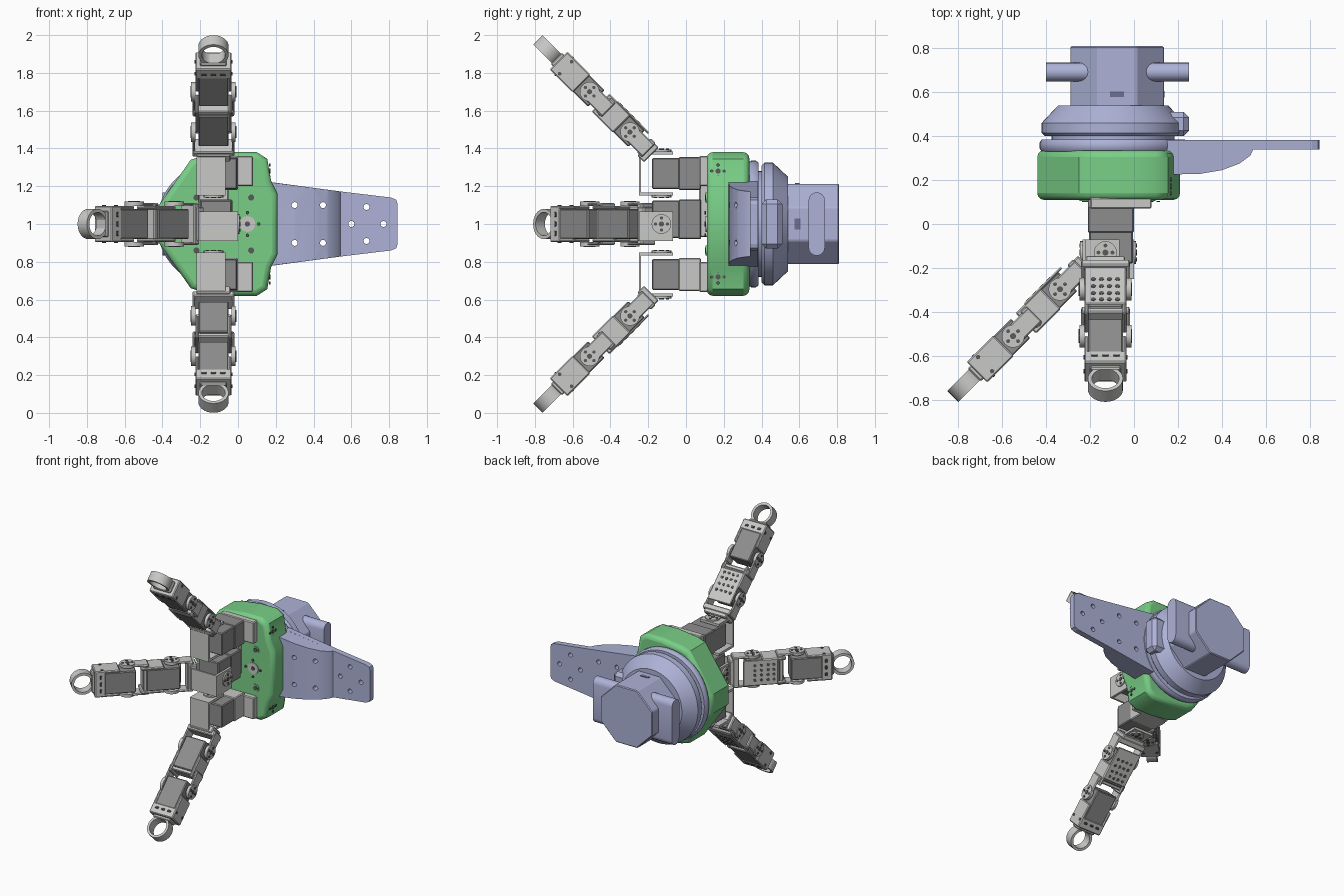
import bpy, bmesh, math
from mathutils import Matrix, Vector

old = bpy.data.objects.get("Cube")
if old:
    bpy.data.objects.remove(old, do_unlink=True)


def material(name, rgb):
    m = bpy.data.materials.new(name)
    m.use_nodes = True
    m.diffuse_color = (*rgb, 1)
    m.node_tree.nodes["Principled BSDF"].inputs["Base Color"].default_value = (*rgb, 1)
    return m


LIGHT = material("light grey", (0.58, 0.58, 0.57))
DARK = material("servo grey", (0.27, 0.27, 0.27))
BOLT = material("bolt grey", (0.1, 0.1, 0.1))
GREEN = material("palm green", (0.19, 0.62, 0.24))
BLUE = material("lavender", (0.42, 0.45, 0.68))
SLOT = material("dark lavender", (0.15, 0.16, 0.27))
WORLD = Matrix.Identity(4)


def finish(name, bm, mat, frame=WORLD, bevel=0, segments=1, limit=40, smooth=False):
    bm.transform(frame)
    bmesh.ops.recalc_face_normals(bm, faces=bm.faces)
    me = bpy.data.meshes.new(name)
    bm.to_mesh(me)
    bm.free()
    ob = bpy.data.objects.new(name, me)
    bpy.context.collection.objects.link(ob)
    me.materials.append(mat)
    if bevel:
        mod = ob.modifiers.new("rounded edges", "BEVEL")
        mod.width, mod.segments = bevel, segments
        mod.limit_method, mod.angle_limit = "ANGLE", math.radians(limit)
    if smooth:
        bpy.ops.object.select_all(action="DESELECT")
        ob.select_set(True)
        bpy.context.view_layer.objects.active = ob
        bpy.ops.object.shade_smooth_by_angle(angle=math.radians(35))
    return ob


def add_box(bm, x, y, z):
    lo, hi = Vector((x[0], y[0], z[0])), Vector((x[1], y[1], z[1]))
    bmesh.ops.create_cube(bm, size=1, matrix=Matrix.Translation((lo + hi) / 2)
                          @ Matrix.Diagonal((*(hi - lo), 1)))


def box(name, x, y, z, mat, frame=WORLD, bevel=0.006):
    bm = bmesh.new()
    add_box(bm, x, y, z)
    return finish(name, bm, mat, frame, bevel)


def add_cyl(bm, centre, r, depth, axis, sides=20):
    turn = [Matrix.Rotation(math.pi / 2, 4, "Y"), Matrix.Rotation(math.pi / 2, 4, "X"), WORLD][axis]
    bmesh.ops.create_cone(bm, cap_ends=True, segments=sides, radius1=r, radius2=r,
                          depth=depth, matrix=Matrix.Translation(centre) @ turn)


def cyl(name, centre, r, depth, axis, mat, frame=WORLD, sides=20):
    bm = bmesh.new()
    add_cyl(bm, centre, r, depth, axis, sides)
    return finish(name, bm, mat, frame, smooth=True)


def prism(name, points, place, push, mat, **kw):
    """Extrude a flat outline; place maps its 2D points into space."""
    bm = bmesh.new()
    face = bm.faces.new([bm.verts.new(place(*p)) for p in points])
    ext = bmesh.ops.extrude_face_region(bm, geom=[face])["geom"]
    bmesh.ops.translate(bm, vec=push, verts=[v for v in ext if isinstance(v, bmesh.types.BMVert)])
    return finish(name, bm, mat, **kw)


def bolts(name, centre, axis, frame, ring=0.032):
    """Four bolt heads around a middle one."""
    bm = bmesh.new()
    add_cyl(bm, centre, 0.014, 0.006, axis, 10)
    for i in range(4):
        off = [math.cos(i * math.pi / 2) * ring, math.sin(i * math.pi / 2) * ring]
        off.insert(axis, 0)
        add_cyl(bm, Vector(centre) + Vector(off), 0.009, 0.006, axis, 10)
    finish(name, bm, BOLT, frame)


# Palm body
half = [(0.1, 0.38), (0.155, 0.345), (0.175, 0.23), (0.21, 0.16)]
left = [(-0.44, 0.07), (-0.25, 0.34), (-0.19, 0.36), (-0.03, 0.38)]
upper = left + half
outline = upper + [(x, -z) for x, z in reversed(upper)]
prism("palm", outline, lambda a, b: (a, 0.11, 1 + b), (0, 0.225, 0), GREEN,
      bevel=0.03, segments=3, limit=60, smooth=True)
for sx in (-0.22, 0.07):
    for sz in (-0.14, 0.14):
        cyl("palm_boss", (sx, 0.108, 1 + sz), 0.027, 0.008, 1, GREEN)
        cyl("palm_bolt", (sx, 0.103, 1 + sz), 0.016, 0.006, 1, BOLT)
cyl("palm_hub", (0.05, 0.107, 1), 0.042, 0.008, 1, LIGHT)
bolts("palm_hub_bolts", (0.05, 0.102, 1), 1, WORLD, 0.06)
for s in (-1, 1):
    bolts("palm_side_bolts", (0.168, 0.17, 1 + s * 0.28), 0, WORLD)

# Wrist rings, turned around the wrist axis
profile = [(0, 0.33), (0.325, 0.33), (0.335, 0.345), (0.335, 0.37), (0.325, 0.385), (0.28, 0.385),
           (0.28, 0.4), (0.31, 0.4), (0.325, 0.415), (0.325, 0.46), (0.25, 0.54), (0, 0.54)]
bm = bmesh.new()
vs = [bm.verts.new((r, y, 0)) for r, y in profile]
es = [bm.edges.new(pair) for pair in zip(vs, vs[1:])]
bmesh.ops.spin(bm, geom=vs + es, cent=(0, 0, 0), axis=(0, 1, 0), angle=math.tau, steps=56)
bmesh.ops.remove_doubles(bm, verts=bm.verts, dist=0.0005)
finish("wrist_rings", bm, BLUE, Matrix.Translation((-0.095, 0, 1)), smooth=True)
box("wrist_latch", (0.1, 0.25), (0.4, 0.51), (0.87, 1.13), BLUE, bevel=0.025)

# Octagonal mount with its handle bar
octagon = [(0.23 * math.cos((i + 0.5) * math.pi / 4), 0.23 * math.sin((i + 0.5) * math.pi / 4))
           for i in range(8)]
prism("mount", octagon, lambda a, b: (a - 0.077, 0.53, 1 + b), (0, 0.28, 0), BLUE, bevel=0.006)
stadium = []
for i in range(18):
    a = math.pi * (i if i < 9 else i - 1) / 8
    stadium.append((0.043 * math.cos(a), 0.043 * math.sin(a) + (0.125 if i < 9 else -0.125)))
prism("handle_bar", stadium, lambda a, b: (-0.4, 0.692 + a, 1 + b), (0.65, 0, 0), BLUE, smooth=True)
box("mount_top_slot", (-0.11, -0.045), (0.578, 0.602), (1.209, 1.216), SLOT, bevel=0)
box("mount_side_slot", (0.132, 0.139), (0.575, 0.605), (0.97, 1.03), SLOT, bevel=0)

# Side plate and its thick rounded root
plate = [(0.15, 0.225), (0.545, 0.172), (0.81, 0.14), (0.838, 0.128), (0.845, 0.105)]
plate += [(x, -z) for x, z in reversed(plate)]
side = prism("side_plate", plate, lambda a, b: (a, 0.34, 1 + b), (0, 0.042, 0), BLUE)
root = [(0.15, 0.225), (0.3, 0.228), (0.4, 0.245), (0.48, 0.275), (0.53, 0.312), (0.545, 0.345), (0.15, 0.345)]
bm = bmesh.new()
ends = [[bm.verts.new((x, y, 1 + s * (0.244 - 0.132 * x))) for x, y in root] for s in (-1, 1)]
for ring in ends:
    bm.faces.new(ring)
for i in range(len(root)):
    j = (i + 1) % len(root)
    bm.faces.new((ends[0][i], ends[0][j], ends[1][j], ends[1][i]))
root_ob = finish("side_plate_root", bm, BLUE, smooth=True)
bm = bmesh.new()
for x, z in [(0.3, 0.1), (0.45, 0.1), (0.68, 0.09), (0.3, -0.1), (0.45, -0.1), (0.68, -0.09),
             (0.6, 0), (0.77, 0)]:
    add_cyl(bm, (x, 0.3, 1 + z), 0.016, 0.4, 1, 14)
cutter = finish("hole_cutter", bm, BLUE)
cutter.hide_render = True
cutter.hide_viewport = True
for ob in (side, root_ob):
    mod = ob.modifiers.new("holes", "BOOLEAN")
    mod.operation, mod.object, mod.solver = "DIFFERENCE", cutter, "EXACT"


def finger(tag, base):
    """Base frame axes: sideways, y, outward. Link frame: sideways, along, back."""
    k = math.sqrt(0.5)
    link = base @ Matrix(((1, 0, 0, 0), (0, -k, k, -0.18), (0, k, k, 0.22), (0, 0, 0, 1)))

    def part(name, x, y, z, mat, frame=link):
        box(tag + name, x, y, z, mat, frame)

    # Knuckle servo and its bracket
    part("base_plate", (-0.07, 0.21), (0.07, 0.12), (0.05, 0.21), LIGHT, base)
    part("base_servo", (-0.075, 0.125), (-0.18, 0.0), (0.035, 0.2), DARK, base)
    part("base_case", (-0.08, 0.13), (-0.04, 0.08), (0.03, 0.205), LIGHT if tag[0] == "l" else DARK, base)
    bm = bmesh.new()
    add_box(bm, (-0.09, 0.065), (-0.25, -0.237), (0.0, 0.235))
    for z in ((0, 0.018), (0.217, 0.235)):
        add_box(bm, (-0.09, 0.065), (-0.25, -0.07), z)
    finish(tag + "knuckle_bracket", bm, LIGHT, base)
    for z in (-0.002, 0.238):
        cyl(tag + "knuckle_horn", (0, -0.13, z), 0.052, 0.014, 2, LIGHT, base)
        bolts(tag + "knuckle_bolts", (0, -0.13, z + (0.008 if z > 0 else -0.008)), 2, base)
    part("knuckle_wedge", (-0.09, 0.09), (0.0, 0.05), (-0.06, 0.05), LIGHT)

    # Two servo links
    for j, name in ((0.165, "inner_"), (0.467, "outer_")):
        start = j - 0.14
        part(name + "servo", (-0.08, 0.08), (j - 0.05, j + 0.18), (-0.062, 0.062), DARK)
        part(name + "yoke_bridge", (-0.11, 0.11), (start, start + 0.04), (-0.05, 0.055), LIGHT)
        for s in (-1, 1):
            part(name + "yoke_arm", sorted((s * 0.098, s * 0.112)), (start, j + 0.02), (-0.045, 0.045), LIGHT)
            part(name + "shell_side", sorted((s * 0.078, s * 0.096)), (j + 0.06, j + 0.22), (-0.066, 0.066), LIGHT)
            cyl(tag + name + "horn", (s * 0.107, j, 0), 0.052, 0.022, 0, LIGHT, link)
            bolts(tag + name + "bolts", (s * 0.119, j, 0), 0, link)
            for n in (-0.045, 0.045):
                cyl(tag + name + "screw", (s * 0.097, j + 0.18, n), 0.01, 0.006, 0, BOLT, link, 10)
    part("inner_back_cover", (-0.095, 0.095), (0.09, 0.33), (0.06, 0.07), LIGHT)
    bm = bmesh.new()
    for row in (0.17, 0.215, 0.26, 0.3):
        for w in (-0.055, -0.018, 0.018, 0.055):
            add_cyl(bm, (w, row, 0.07), 0.011, 0.006, 2, 8)
    finish(tag + "cover_holes", bm, BOLT, link)
    part("end_cap", (-0.096, 0.096), (0.625, 0.7), (-0.066, 0.066), LIGHT)
    for n in (-0.066, 0.066):
        for w in (-0.05, 0, 0.05):
            part("cap_slot", (w - 0.014, w + 0.014), (0.65, 0.665), (n - 0.003, n + 0.003), BOLT)

    # Fingertip loop
    part("tip_neck", (-0.07, 0.07), (0.69, 0.717), (-0.042, 0.042), LIGHT)
    bm = bmesh.new()
    rings = []
    for r, n in ((0.08, -0.035), (0.08, 0.035), (0.062, 0.035), (0.062, -0.035)):
        rings.append([bm.verts.new((r * math.cos(i * math.tau / 28), 0.775 + r * math.sin(i * math.tau / 28), n))
                      for i in range(28)])
    for a in range(4):
        p, q = rings[a], rings[(a + 1) % 4]
        for i in range(28):
            bm.faces.new((p[i], p[i - 1], q[i - 1], q[i]))
    finish(tag + "tip_loop", bm, LIGHT, link, smooth=True)


finger("upper_", Matrix.Translation((-0.13, 0, 1.15)))
finger("lower_", Matrix.Translation((-0.13, 0, 0.85)) @ Matrix.Diagonal((1, 1, -1, 1)))
finger("thumb_", Matrix(((0, 0, -1, 0), (0, 1, 0, 0), (1, 0, 0, 1), (0, 0, 0, 1))))
